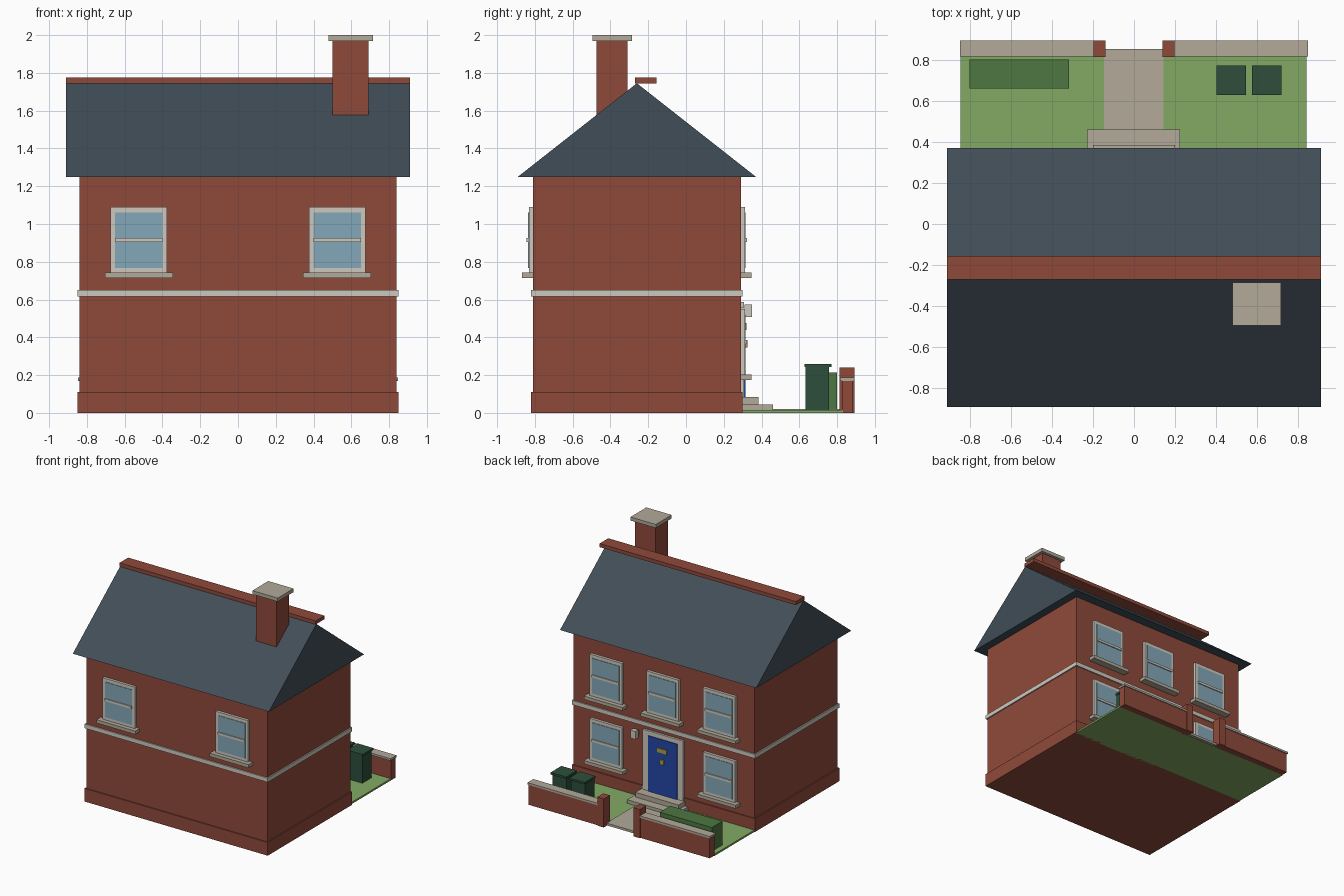
import bpy, bmesh

if "Cube" in bpy.data.objects:
    bpy.data.objects.remove(bpy.data.objects["Cube"])

def lin(c):
    c /= 255
    return c / 12.92 if c <= 0.04045 else ((c + 0.055) / 1.055) ** 2.4

def mat(name, r, g, b):
    m = bpy.data.materials.new(name)
    m.diffuse_color = (lin(r), lin(g), lin(b), 1)
    m.use_nodes = True
    m.node_tree.nodes["Principled BSDF"].inputs["Base Color"].default_value = m.diffuse_color
    return m

BRICK = mat("brick red", 143, 74, 58)
SLATE = mat("slate grey", 65, 77, 87)
STONE = mat("stone", 178, 170, 154)
TRIM = mat("pale trim", 206, 201, 191)
GLASS = mat("window blue", 132, 167, 184)
GRASS = mat("grass green", 131, 170, 99)
HEDGE = mat("hedge green", 77, 119, 65)
BIN = mat("bin green", 45, 78, 59)
BLUE = mat("door blue", 34, 70, 165)
BRASS = mat("brass", 176, 156, 72)

def finish(name, bm, m):
    bmesh.ops.recalc_face_normals(bm, faces=bm.faces)
    me = bpy.data.meshes.new(name)
    bm.to_mesh(me)
    bm.free()
    me.materials.append(m)
    ob = bpy.data.objects.new(name, me)
    bpy.context.collection.objects.link(ob)
    return ob

def box(name, m, x0, x1, y0, y1, z0, z1):
    bm = bmesh.new()
    bmesh.ops.create_cube(bm, size=1)
    for v in bm.verts:
        v.co = (x1 if v.co.x > 0 else x0, y1 if v.co.y > 0 else y0, z1 if v.co.z > 0 else z0)
    return finish(name, bm, m)

# House body
box("house_walls", BRICK, -0.84, 0.84, -0.81, 0.29, 0, 1.26)
box("plinth", BRICK, -0.85, 0.85, -0.82, 0.30, 0, 0.11)
box("string_course", TRIM, -0.85, 0.85, -0.82, 0.30, 0.615, 0.65)

# Gabled roof: triangle profile extruded along x
bm = bmesh.new()
tri = bm.faces.new([bm.verts.new((-0.91, y, z)) for y, z in ((-0.89, 1.25), (0.37, 1.25), (-0.26, 1.745))])
ext = bmesh.ops.extrude_face_region(bm, geom=[tri])
bmesh.ops.translate(bm, vec=(1.82, 0, 0), verts=[g for g in ext["geom"] if isinstance(g, bmesh.types.BMVert)])
finish("roof", bm, SLATE)
box("ridge_tiles", BRICK, -0.91, 0.91, -0.27, -0.155, 1.745, 1.775)

# Chimney
box("chimney_stack", BRICK, 0.50, 0.69, -0.475, -0.31, 1.45, 1.97)
box("chimney_cap", STONE, 0.48, 0.715, -0.495, -0.285, 1.97, 2.0)

# Sash windows; side = +1 on the garden face, -1 on the front face
def window(tag, cx, z, side):
    wall = 0.29 if side > 0 else -0.81
    def part(name, m, half, d, z0, z1):
        ya, yb = sorted((wall - 0.01 * side, wall + d * side))
        box(f"{name}_{tag}", m, cx - half, cx + half, ya, yb, z + z0, z + z1)
    part("window_frame", TRIM, 0.15, 0.022, 0, 0.35)
    part("window_glass", GLASS, 0.125, 0.026, 0.027, 0.322)
    part("window_rail", TRIM, 0.125, 0.034, 0.165, 0.185)
    part("window_sill", STONE, 0.18, 0.058, -0.025, 0.003)

for x in (-0.525, 0.525):
    window(f"front_{x}", x, 0.74, -1)
    window(f"garden_lower_{x}", x, 0.20, 1)
for x in (-0.525, 0, 0.525):
    window(f"garden_upper_{x}", x, 0.74, 1)

# Door with fittings, and wall lamp
box("door_surround", TRIM, -0.19, 0.19, 0.28, 0.308, 0.08, 0.588)
box("door", BLUE, -0.135, 0.135, 0.28, 0.314, 0.085, 0.55)
box("letter_plate", BRASS, -0.045, 0.045, 0.31, 0.321, 0.44, 0.475)
box("door_knocker", BRASS, -0.018, 0.018, 0.31, 0.326, 0.345, 0.385)
box("lamp_bracket", TRIM, 0.235, 0.265, 0.28, 0.32, 0.53, 0.56)
box("wall_lamp", TRIM, 0.225, 0.27, 0.31, 0.35, 0.508, 0.575)

# Steps, lawn and path
box("lower_step", STONE, -0.228, 0.225, 0.28, 0.46, 0.005, 0.045)
box("upper_step", STONE, -0.20, 0.20, 0.28, 0.385, 0.04, 0.085)
box("lawn", GRASS, -0.845, 0.84, 0.28, 0.83, 0, 0.015)
box("path", STONE, -0.147, 0.143, 0.30, 0.852, 0.002, 0.021)

# Garden wall with coping and gate piers
for tag, s in (("left", -1), ("right", 1)):
    def side_box(name, m, a, b, *rest):
        xa, xb = sorted((a * s, b * s))
        box(f"{name}_{tag}", m, xa, xb, *rest)
    side_box("garden_wall", BRICK, 0.17, 0.84, 0.825, 0.885, 0, 0.172)
    side_box("wall_coping", STONE, 0.17, 0.846, 0.815, 0.892, 0.17, 0.187)
    side_box("gate_pier", BRICK, 0.138, 0.198, 0.813, 0.893, 0, 0.24)

# Hedge and wheeled bins
box("hedge", HEDGE, -0.80, -0.317, 0.66, 0.80, 0.01, 0.215)
for i, x in enumerate((0.473, 0.645)):
    box(f"bin_body_{i}", BIN, x - 0.065, x + 0.065, 0.633, 0.758, 0.01, 0.245)
    box(f"bin_lid_{i}", BIN, x - 0.072, x + 0.072, 0.627, 0.77, 0.243, 0.26)
